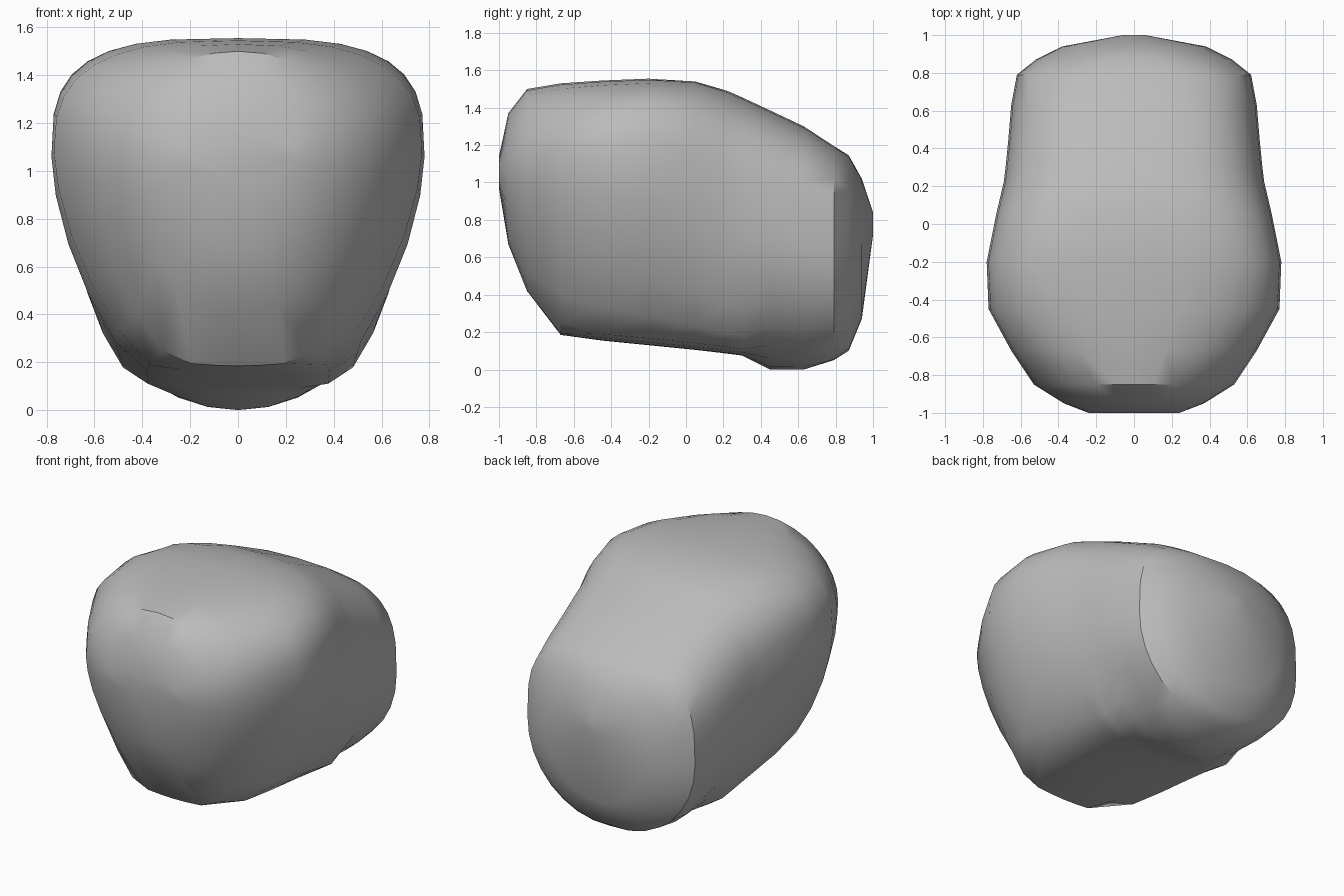
import bpy
import bmesh
import math

cube = bpy.data.objects.get("Cube")
if cube:
    bpy.data.objects.remove(cube, do_unlink=True)

stone = bpy.data.materials.new("stone_grey")
stone.use_nodes = True
grey = (0.5, 0.5, 0.5, 1)
stone.diffuse_color = grey
stone.node_tree.nodes["Principled BSDF"].inputs["Base Color"].default_value = grey

# Sections from front to back:
# y, half width, floor, curve bottom, widest height, top, upper and lower squareness
SECTIONS = [
    (-1.0, .24, .97, .97, 1.06, 1.14, 2, 2),
    (-.95, .37, .67, .67, 1.06, 1.37, 2, 1.8),
    (-.85, .53, .42, .38, 1.07, 1.5, 2, 1.65),
    (-.67, .65, .185, .03, 1.08, 1.53, 2.4, 1.6),
    (-.45, .77, .155, -.07, 1.08, 1.545, 2.8, 1.6),
    (-.2, .78, .13, -.12, 1.06, 1.555, 3.2, 1.65),
    (.05, .73, .105, -.12, .98, 1.54, 3.2, 1.8),
    (.22, .69, .085, -.1, .88, 1.49, 3, 1.95),
    (.3, .68, .075, -.1, .85, 1.455, 3, 2),
    (.45, .665, .0, -.0, .77, 1.385, 3, 2),
    (.63, .65, .0, -.0, .68, 1.3, 3, 2),
    (.79, .62, .05, .04, .63, 1.195, 3.2, 2.1),
    (.87, .52, .1, .1, .64, 1.145, 2.5, 2.1),
    (.94, .38, .27, .27, .67, 1.02, 2.1, 2),
    (1.0, .06, .72, .72, .78, .84, 2, 2),
]
SIDES = 32


def power(value, squareness):
    return math.copysign(abs(value) ** (2 / squareness), value)


def ring(bm, y, half, floor, bottom, middle, top, upper, lower):
    verts = []
    for i in range(SIDES):
        angle = math.tau * i / SIDES
        c, s = math.cos(angle), math.sin(angle)
        n, reach = (upper, top - middle) if s >= 0 else (lower, middle - bottom)
        x, z = half * power(c, n), middle + reach * power(s, n)
        # The underside is cut off by a shallow, slightly domed floor
        verts.append(bm.verts.new((x, y, max(z, floor + x * x / 4))))
    return verts


# Loft the boulder through its sections and close both ends
bm = bmesh.new()
rings = [ring(bm, *section) for section in SECTIONS]
for a, b in zip(rings, rings[1:]):
    for i in range(SIDES):
        j = (i + 1) % SIDES
        bm.faces.new((a[i], a[j], b[j], b[i]))
bm.faces.new(rings[0])
bm.faces.new(rings[-1])
bmesh.ops.recalc_face_normals(bm, faces=bm.faces)

mesh = bpy.data.meshes.new("boulder")
bm.to_mesh(mesh)
bm.free()
mesh.materials.append(stone)
boulder = bpy.data.objects.new("boulder", mesh)
bpy.context.collection.objects.link(boulder)
bpy.context.view_layer.objects.active = boulder
boulder.select_set(True)
bpy.ops.object.shade_smooth_by_angle(angle=math.radians(35))
